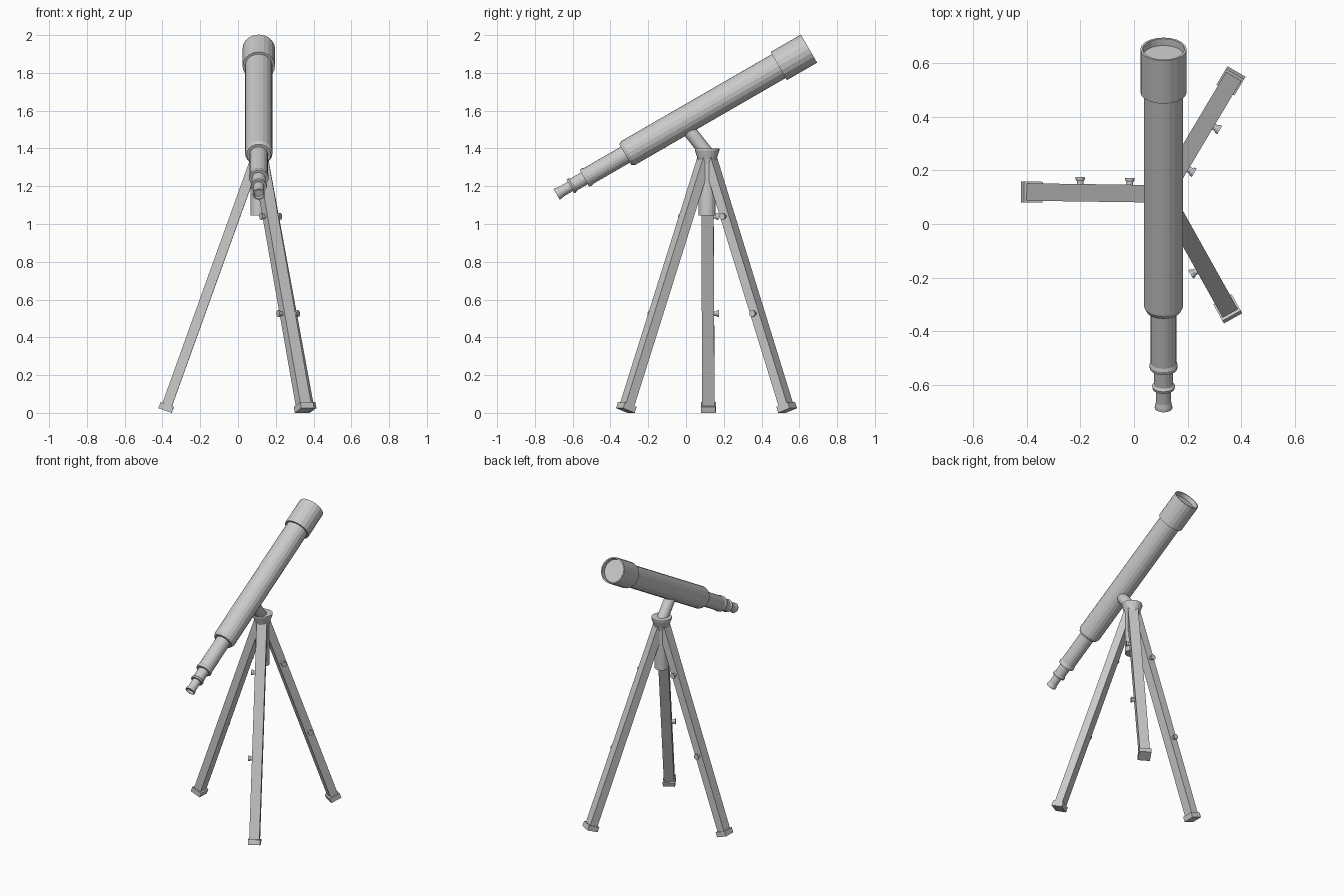
import bpy, bmesh, math
from mathutils import Vector, Matrix

if "Cube" in bpy.data.objects:
    bpy.data.objects.remove(bpy.data.objects["Cube"])

CX, CY = 0.11, 0.112      # tripod centre
SIDES = 20


def finish(name, bm, matrix):
    bmesh.ops.remove_doubles(bm, verts=bm.verts, dist=1e-5)
    bmesh.ops.recalc_face_normals(bm, faces=bm.faces)
    bm.transform(matrix)
    mesh = bpy.data.meshes.new(name)
    bm.to_mesh(mesh)
    bm.free()
    ob = bpy.data.objects.new(name, mesh)
    bpy.context.collection.objects.link(ob)
    return ob


def frame(origin, axis):
    """Matrix placing local z along axis at origin."""
    return Matrix.Translation(origin) @ Vector(axis).to_track_quat('Z', 'Y').to_matrix().to_4x4()


def lathe(name, profile, matrix, sides=SIDES):
    """Revolve (height, radius) points about local z."""
    bm = bmesh.new()
    verts = [bm.verts.new((r, 0, h)) for h, r in profile]
    edges = [bm.edges.new(p) for p in zip(verts, verts[1:])]
    bmesh.ops.spin(bm, geom=verts + edges, cent=(0, 0, 0), axis=(0, 0, 1),
                   angle=math.tau, steps=sides, use_merge=True)
    return finish(name, bm, matrix)


def box(name, size, centre, matrix):
    bm = bmesh.new()
    bmesh.ops.create_cube(bm, size=1)
    bm.transform(Matrix.Translation(centre) @ Matrix.Diagonal((*size, 1)))
    return finish(name, bm, matrix)


# Telescope: all parts share one tilted axis starting at the eyepiece
tilt = math.radians(30)
scope = frame((CX, -0.685, 1.157), (0, math.cos(tilt), math.sin(tilt)))
lathe("eyepiece", [(0.015, 0), (0.015, 0.022), (0, 0.026), (0, 0.033), (0.012, 0.032),
                   (0.028, 0.028), (0.09, 0.028)], scope)
lathe("small_draw_tube", [(0.084, 0.0), (0.084, 0.041), (0.094, 0.043), (0.104, 0.036),
                          (0.18, 0.036)], scope)
lathe("large_draw_tube", [(0.17, 0.0), (0.17, 0.051), (0.184, 0.053), (0.196, 0.0485),
                          (0.43, 0.0485)], scope)
lathe("main_tube", [(0.42, 0.0), (0.42, 0.064), (0.438, 0.073), (1.37, 0.073)], scope)
lathe("lens_hood", [(1.358, 0.07), (1.358, 0.086), (1.543, 0.086), (1.543, 0.078),
                    (1.515, 0.076)], scope)
lathe("objective_lens", [(1.515, 0.077), (1.515, 0)], scope)

# Mount: angled neck, flared head and centre column
neck_dir = Vector((0, -0.62, 0.78)).normalized()
neck_top = Vector((CX, 0.0, 1.515))
lathe("neck", [(0, 0), (0, 0.036), (0.2, 0.036), (0.2, 0)],
      frame(neck_top - neck_dir * 0.2, neck_dir))
lathe("tripod_head", [(1.045, 0), (1.045, 0.045), (1.32, 0.045), (1.345, 0.05),
                      (1.39, 0.065), (1.40, 0.065), (1.40, 0)],
      Matrix.Translation((CX, CY, 0)))

# Legs: each built in a radial frame (x outward), then turned about the head
lean = math.atan(0.36)
for i, side in enumerate(("back_right", "left", "front_right")):
    turn = Matrix.Translation((CX, CY, 0)) @ Matrix.Rotation(math.radians(59.2 + 120 * i), 4, 'Z')
    leg = turn @ Matrix.Translation((0.496, 0, 0.0125)) @ Matrix.Rotation(-lean, 4, 'Y')
    box("leg_" + side, (0.053, 0.065, 1.40), (0, 0, 0.72), leg)
    box("foot_" + side, (0.074, 0.078, 0.034), (0, 0, 0.017), leg)
    # clamp knobs on the clockwise face
    for j, z in enumerate((0.526, 1.04)):
        at = leg @ Vector((0, -0.03, (z - 0.0125) / math.cos(lean)))
        out = turn.to_3x3() @ Vector((0, -1, 0))
        lathe(f"knob_{side}_{j + 1}", [(0, 0.012), (0.012, 0.012), (0.019, 0.017),
                                       (0.028, 0.018), (0.028, 0)], frame(at, out), 12)
